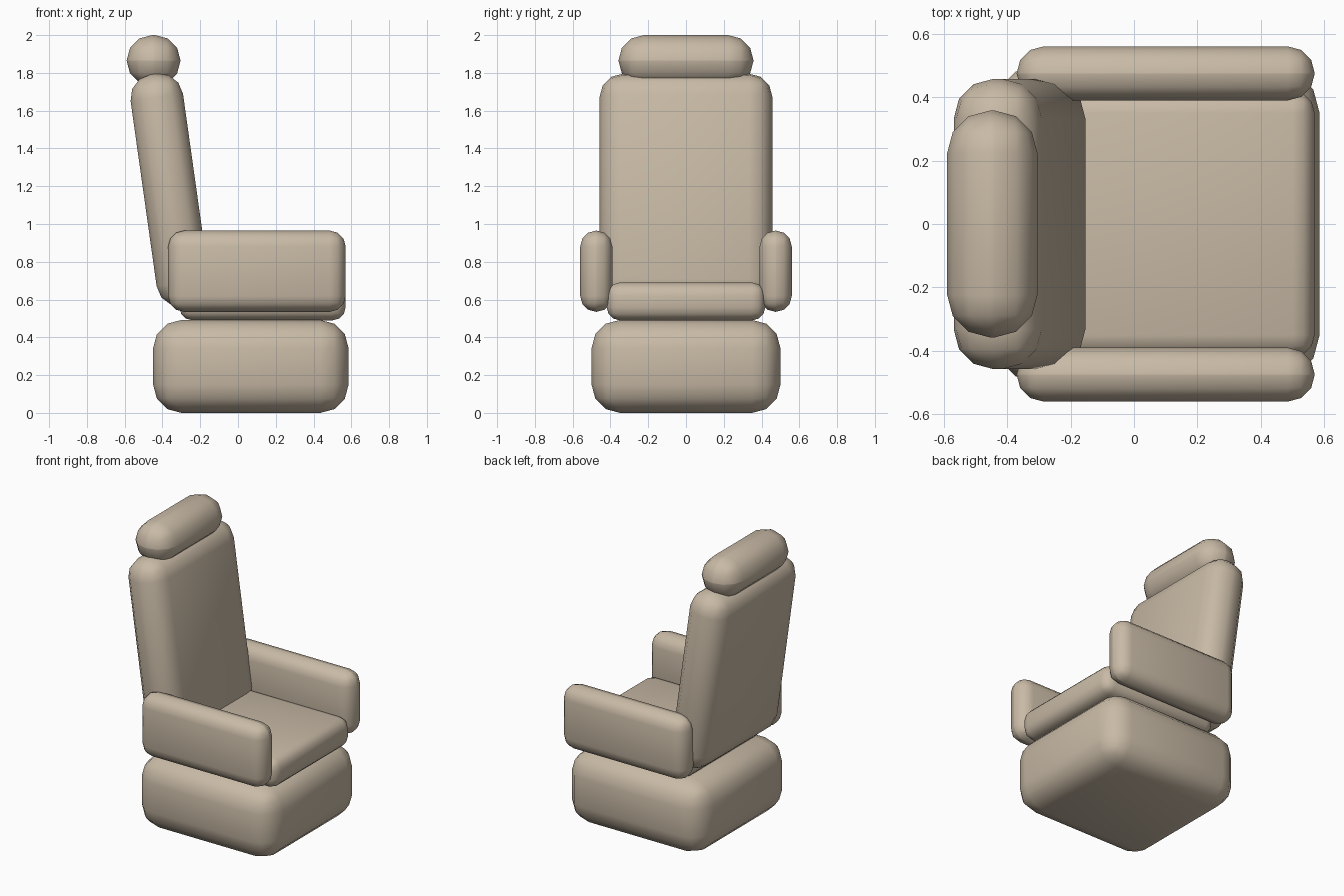
import bpy
from math import radians

cube = bpy.data.objects.get("Cube")
if cube:
    bpy.data.objects.remove(cube, do_unlink=True)

# Single upholstery colour
fabric = bpy.data.materials.new("beige_upholstery")
fabric.use_nodes = True
colour = (0.58, 0.49, 0.38, 1)
fabric.diffuse_color = colour
fabric.node_tree.nodes["Principled BSDF"].inputs["Base Color"].default_value = colour


def cushion(name, centre, size, radius, tilt=0):
    """Box with rounded edges, smooth shaded."""
    bpy.ops.mesh.primitive_cube_add(size=1, location=centre)
    obj = bpy.context.object
    obj.name = name
    obj.scale = size
    bpy.ops.object.transform_apply(location=False, rotation=False, scale=True)
    obj.rotation_euler.y = radians(tilt)
    bevel = obj.modifiers.new("rounding", 'BEVEL')
    bevel.width = radius
    bevel.segments = 3
    bevel.limit_method = 'NONE'
    obj.data.materials.append(fabric)
    bpy.ops.object.shade_smooth()
    return obj


# Pedestal and seat
cushion("base", (0.068, 0, 0.246), (1.035, 1.0, 0.492), 0.15)
cushion("seat", (0.13, 0, 0.59), (0.88, 0.84, 0.2), 0.07)

# Reclined backrest with a bolster on top
cushion("backrest", (-0.361, 0, 1.18), (0.28, 0.915, 1.24), 0.125, -8)
cushion("headrest", (-0.447, 0, 1.865), (0.285, 0.715, 0.27), 0.134)

# Armrests on both sides
for side, y in (("left", 0.475), ("right", -0.475)):
    cushion(side + "_armrest", (0.1, y, 0.75), (0.94, 0.17, 0.43), 0.084)
